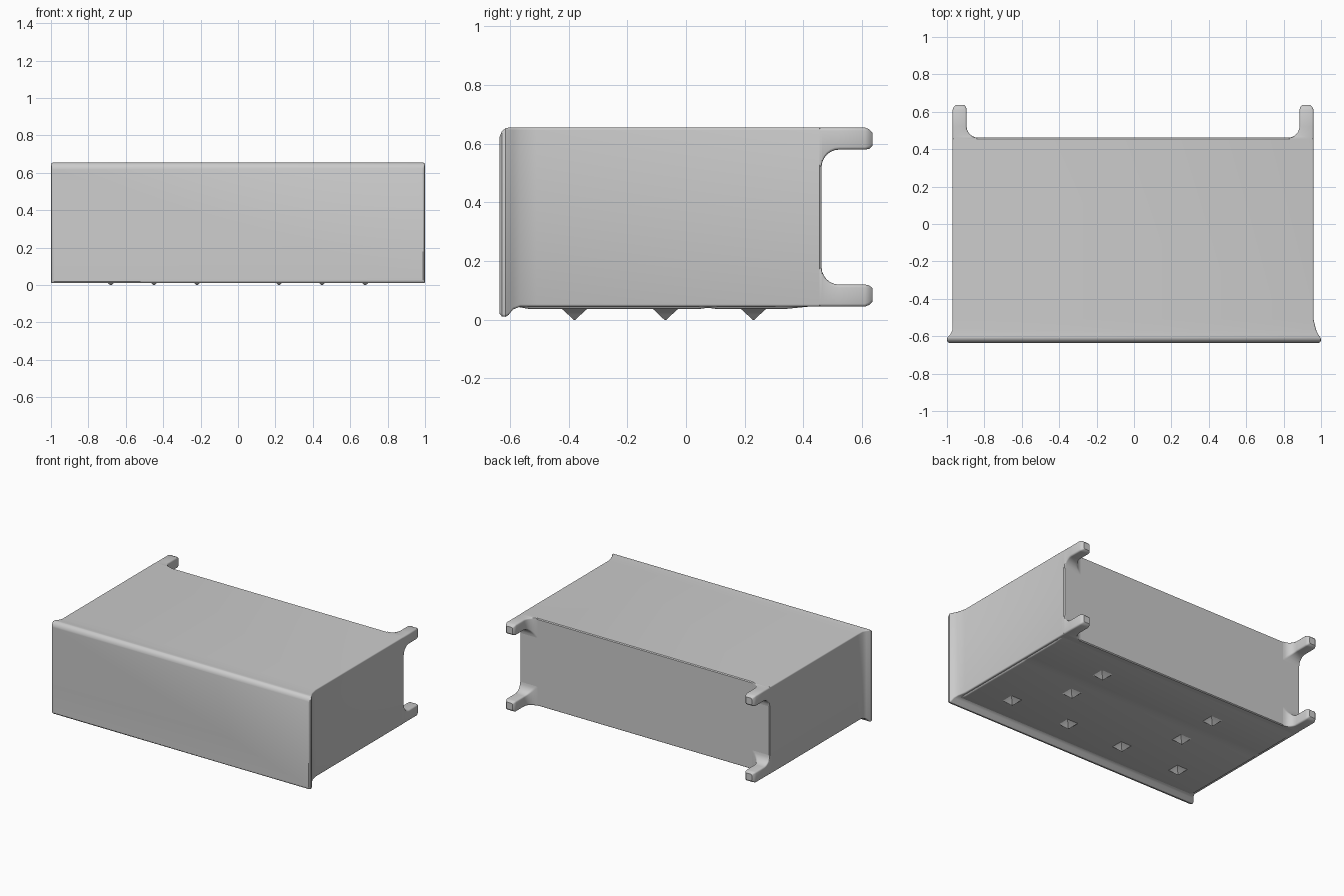
import bpy
import bmesh
import math

if "Cube" in bpy.data.objects:
    bpy.data.objects.remove(bpy.data.objects["Cube"], do_unlink=True)


def finish(bm, name, angle=35):
    """Turn a bmesh into a smooth-shaded object with crisp edges."""
    bmesh.ops.recalc_face_normals(bm, faces=bm.faces)
    mesh = bpy.data.meshes.new(name)
    bm.to_mesh(mesh)
    bm.free()
    obj = bpy.data.objects.new(name, mesh)
    bpy.context.collection.objects.link(obj)
    bpy.ops.object.select_all(action="DESELECT")
    obj.select_set(True)
    bpy.context.view_layer.objects.active = obj
    bpy.ops.object.shade_smooth_by_angle(angle=math.radians(angle))
    return obj


def rounded_ring(bm, y, x0, x1, z0, z1, r, steps=3):
    """One rounded rectangle across the y axis."""
    corners = ((x1 - r, z1 - r), (x0 + r, z1 - r), (x0 + r, z0 + r), (x1 - r, z0 + r))
    ring = []
    for i, (cx, cz) in enumerate(corners):
        for k in range(steps + 1):
            a = math.pi / 2 * (i + k / steps)
            ring.append(bm.verts.new((cx + r * math.cos(a), y, cz + r * math.sin(a))))
    return ring


def loft(name, sections):
    """Skin rounded rectangles given as (y, x0, x1, z0, z1, radius)."""
    bm = bmesh.new()
    rings = [rounded_ring(bm, *s) for s in sections]
    for a, b in zip(rings, rings[1:]):
        for i in range(len(a)):
            j = (i + 1) % len(a)
            bm.faces.new((a[i], a[j], b[j], b[i]))
    bm.faces.new(rings[0])
    bm.faces.new(rings[-1])
    return finish(bm, name)


LEFT, RIGHT = 0.96, -0.97
BOTTOM, TOP = 0.045, 0.655
BACK = 0.462

# Drawer box with the flared front panel
loft("drawer_body", [
    (-0.635, -0.99, 0.99, 0.02, 0.625, 0.008),
    (-0.628, -0.998, 0.998, 0.012, 0.642, 0.008),
    (-0.615, -1.0, 1.0, 0.01, 0.653, 0.008),
    (-0.605, -0.997, 0.995, 0.016, TOP, 0.008),
    (-0.59, -0.982, 0.985, 0.035, TOP, 0.008),
    (-0.565, RIGHT, 0.973, BOTTOM, TOP, 0.008),
    (-0.51, RIGHT, LEFT, BOTTOM, TOP, 0.008),
    (0.455, RIGHT, LEFT, BOTTOM, TOP, 0.008),
    (BACK, RIGHT + 0.005, LEFT - 0.005, BOTTOM + 0.005, TOP - 0.005, 0.008),
])

# Slightly raised underside panel
underside = ((-0.59, 0.047), (-0.53, 0.036), (0.04, 0.036), (0.075, 0.041),
             (0.11, 0.036), (0.34, 0.037), (0.43, 0.046))
loft("underside_panel", [(y, -0.95, 0.945, z, 0.1, 0.012) for y, z in underside])

# Four back prongs, each flaring into the back panel
FILLET = 0.06
for side, edge, inward in (("left", LEFT, -1), ("right", RIGHT, 1)):
    for level, base, up in (("upper", TOP, -1), ("lower", BOTTOM, 1)):
        profile = [(0.44, 0.135, 0)]
        for k in range(7):
            a = math.pi / 2 * k / 6
            profile.append((BACK + FILLET * (1 - math.cos(a)),
                            0.075 + FILLET * (1 - math.sin(a)), 0))
        profile += [(0.61, 0.075, 0), (0.625, 0.072, 0.006), (0.635, 0.063, 0.016)]
        sections = []
        for y, size, trim in profile:
            xs = sorted((edge + inward * trim, edge + inward * size))
            zs = sorted((base + up * trim, base + up * size))
            sections.append((y, *xs, *zs, 0.01))
        loft(f"{level}_{side}_prong", sections)

# Small pointed studs under the drawer
stud_spots = ((0.68, -0.38), (0.22, -0.38), (0.45, -0.07), (0.45, 0.23))
stud_levels = ((0.042, 0.052), (0.033, 0.038), (0.016, 0.02), (0.004, 0.008), (0.0, 0.003))
for sign, side in ((1, "left"), (-1, "right")):
    for n, (x, y) in enumerate(stud_spots, 1):
        bm = bmesh.new()
        rings = []
        for z, half in stud_levels:
            rings.append([bm.verts.new((sign * x + half * sx, y + half * sy, z))
                          for sx, sy in ((1, 1), (-1, 1), (-1, -1), (1, -1))])
        for a, b in zip(rings, rings[1:]):
            for i in range(4):
                j = (i + 1) % 4
                bm.faces.new((a[i], a[j], b[j], b[i]))
        bm.faces.new(rings[0])
        bm.faces.new(rings[-1])
        finish(bm, f"{side}_stud_{n}")
